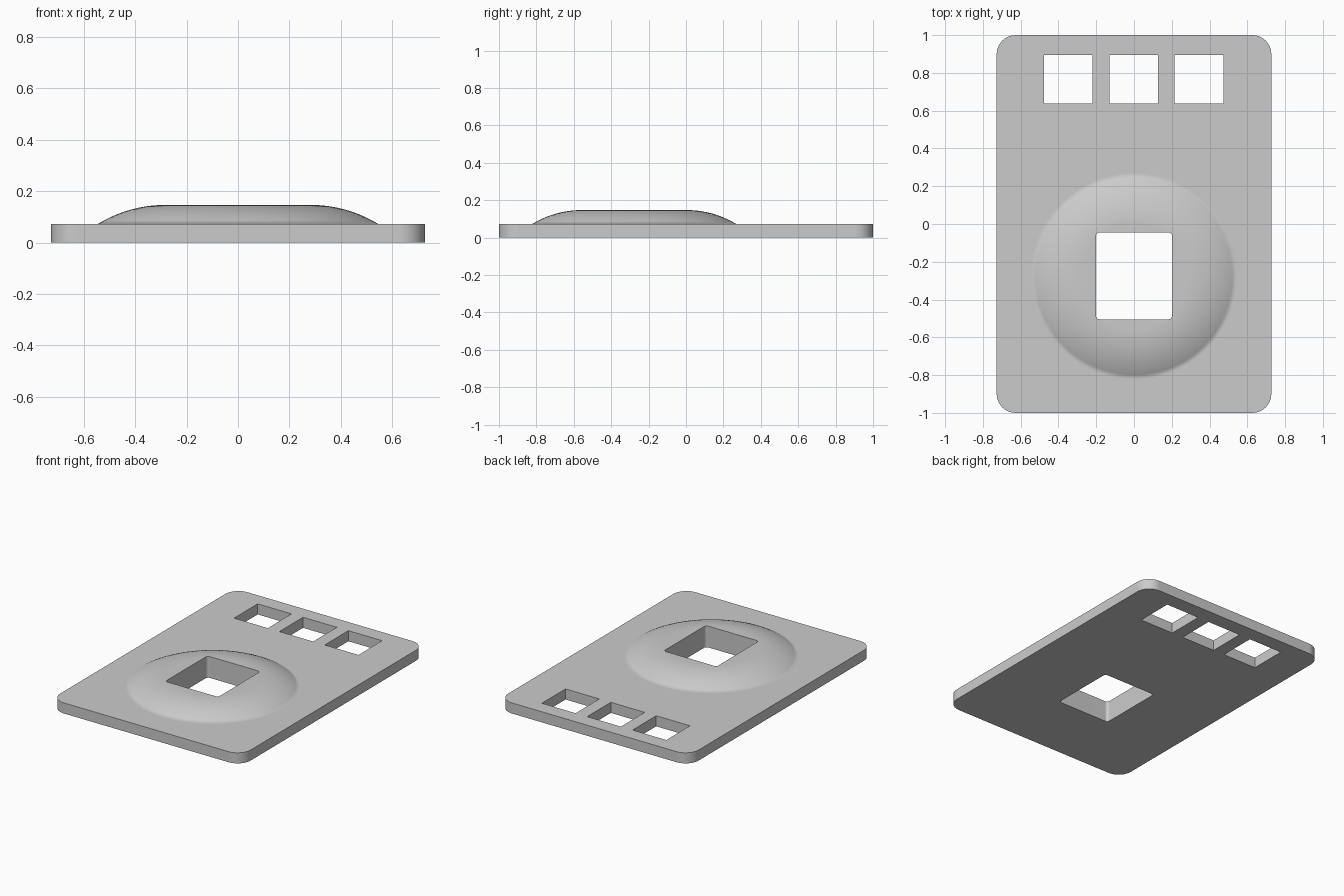
import bpy, bmesh, math

cube = bpy.data.objects.get("Cube")
if cube:
    bpy.data.objects.remove(cube, do_unlink=True)

# Material
grey = bpy.data.materials.new("plain grey")
grey.use_nodes = True
grey.diffuse_color = (0.6, 0.6, 0.6, 1)
grey.node_tree.nodes["Principled BSDF"].inputs["Base Color"].default_value = (0.6, 0.6, 0.6, 1)

PLATE_TOP, DOME_TOP = 0.073, 0.147
DOME_Y = -0.277


def to_object(name, bm):
    bmesh.ops.recalc_face_normals(bm, faces=bm.faces[:])
    mesh = bpy.data.meshes.new(name)
    bm.to_mesh(mesh)
    bm.free()
    mesh.materials.append(grey)
    obj = bpy.data.objects.new(name, mesh)
    bpy.context.collection.objects.link(obj)
    return obj


def rounded_slab(name, cx, cy, hx, hy, z0, z1, r=0.0, steps=8):
    """Upright prism with a rounded rectangular outline."""
    bm = bmesh.new()
    ring = []
    for q, (sx, sy) in enumerate([(1, 1), (-1, 1), (-1, -1), (1, -1)]):
        for i in range(steps + 1 if r else 1):
            a = math.pi / 2 * (q + i / steps)
            ring.append(bm.verts.new((cx + sx * (hx - r) + r * math.cos(a),
                                      cy + sy * (hy - r) + r * math.sin(a), z0)))
    base = bm.faces.new(ring)
    side = bmesh.ops.extrude_face_region(bm, geom=[base])["geom"]
    for v in side:
        if isinstance(v, bmesh.types.BMVert):
            v.co.z = z1
    if base.is_valid is False or len(bm.faces) < len(ring) + 2:
        bm.faces.new(ring)
    return to_object(name, bm)


def dome(name, flat_r, rim_r, sides=96, steps=10):
    """Flat-topped mound whose shoulder is an arc tangent to the top."""
    run, drop = rim_r - flat_r, DOME_TOP - PLATE_TOP
    arc_r = (run ** 2 + drop ** 2) / (2 * drop)
    sweep = math.asin(run / arc_r)
    profile = [(flat_r + arc_r * math.sin(sweep * i / steps),
                DOME_TOP - arc_r * (1 - math.cos(sweep * i / steps))) for i in range(steps + 1)]
    profile.append((rim_r, PLATE_TOP / 2))
    bm = bmesh.new()
    rings = [[bm.verts.new((r * math.cos(2 * math.pi * k / sides),
                            DOME_Y + r * math.sin(2 * math.pi * k / sides), z))
              for k in range(sides)] for r, z in profile]
    for a, b in zip(rings, rings[1:]):
        for k in range(sides):
            n = (k + 1) % sides
            bm.faces.new((a[k], b[k], b[n], a[n]))
    bm.faces.new(rings[0])
    bm.faces.new(rings[-1])
    return to_object(name, bm)


def combine(target, tool, operation):
    mod = target.modifiers.new(tool.name, 'BOOLEAN')
    mod.operation, mod.object, mod.solver = operation, tool, 'EXACT'
    bpy.context.view_layer.objects.active = target
    bpy.ops.object.modifier_apply(modifier=mod.name)
    bpy.data.objects.remove(tool, do_unlink=True)


# Base plate with raised mound
plate = rounded_slab("domed_plate", 0, 0, 0.727, 1.0, 0, PLATE_TOP, r=0.1, steps=10)
combine(plate, dome("mound", 0.28, 0.545), 'UNION')

# Large central window through the mound
combine(plate, rounded_slab("window_cutter", 0, -0.275, 0.202, 0.23, -0.1, 0.3, r=0.02, steps=4),
        'DIFFERENCE')

# Row of three slots near the back edge
for i in (-1, 0, 1):
    combine(plate, rounded_slab("slot_cutter", i * 0.346 - 0.002, 0.767, 0.129, 0.129, -0.1, 0.3),
            'DIFFERENCE')

# Smooth shading with crisp edges
bpy.ops.object.select_all(action='DESELECT')
plate.select_set(True)
bpy.context.view_layer.objects.active = plate
bpy.ops.object.shade_smooth_by_angle(angle=math.radians(35))
weighted = plate.modifiers.new("even_normals", 'WEIGHTED_NORMAL')
weighted.keep_sharp = True
